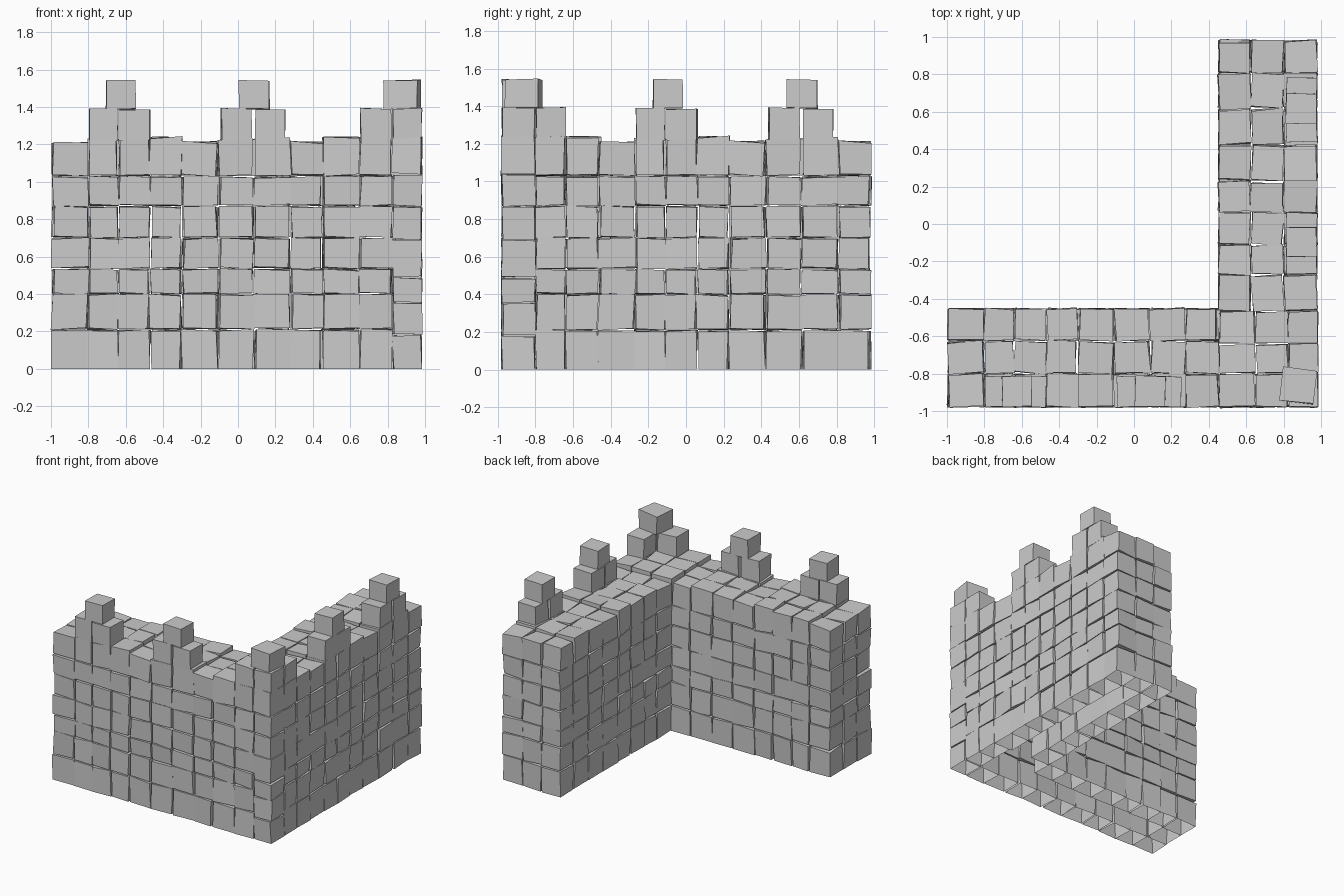
import bpy, bmesh, math, random
from mathutils import Vector, Matrix

if "Cube" in bpy.data.objects:
    bpy.data.objects.remove(bpy.data.objects["Cube"])

random.seed(4)

XS = [-0.995, -0.80, -0.64, -0.47, -0.30, -0.105, 0.085, 0.28, 0.45]   # wing columns
YS = [-0.98, -0.80, -0.625, -0.45]                                   # wall thickness
ZS = [0, 0.21, 0.40, 0.535, 0.70, 0.87, 1.03, 1.225]                 # courses
TOPS = [1.21, 1.23, 1.23, 1.24, 1.215, 1.23, 1.235, 1.215]
CX = [0.455, 0.65, 0.825, 0.985]                                     # corner columns
CY = [-0.98, -0.80, -0.64, -0.465]
CZ = [0, 0.18, 0.355, 0.49, 0.69, 0.865, 1.04, 1.24]


def block(bm, x, y, z, turn=None, jit=0.006, gap=0.004):
    """One rough stone; ground stones are open underneath."""
    c = Vector(((x[0] + x[1]) / 2, (y[0] + y[1]) / 2, 0))
    ground = z[0] < 0.01
    if turn is None:
        turn = random.uniform(-2.5, 2.5)
    rot = Matrix.Rotation(math.radians(turn), 3, 'Z')
    tilt = random.uniform(-0.03, 0.03)
    vs = []
    for k in (0, 1):
        for i, j in ((0, 0), (1, 0), (1, 1), (0, 1)):
            p = Vector((x[i] + gap * (1 - 2 * i), y[j] + gap * (1 - 2 * j), 0)) - c
            p = rot @ p + c
            p.x += random.uniform(-jit, jit)
            p.y += random.uniform(-jit, jit)
            if ground and k == 0:
                p.z = 0
            else:
                p.z = z[k] + gap * (1 - 2 * k) + random.uniform(-jit, jit) + tilt * (p.x - c.x)
            vs.append(bm.verts.new(p))
    faces = [(4, 5, 6, 7), (0, 1, 5, 4), (1, 2, 6, 5), (2, 3, 7, 6), (3, 0, 4, 7)]
    if not ground:
        faces.append((3, 2, 1, 0))
    for f in faces:
        bm.faces.new([vs[i] for i in f])


def finish(bm, name):
    me = bpy.data.meshes.new(name)
    bm.to_mesh(me)
    bm.free()
    ob = bpy.data.objects.new(name, me)
    bpy.context.collection.objects.link(ob)
    return ob


def span(a, i, s=0.0):
    return (a[i] + random.uniform(-s, s), a[i + 1] + random.uniform(-s, s))


def rotated_copy(ob, name):
    """Second wing: quarter turn, pushed back past the corner."""
    c = ob.copy()
    c.name = name
    c.matrix_world = Matrix.Translation((0, 0.53, 0)) @ Matrix.Rotation(math.pi / 2, 4, 'Z')
    bpy.context.collection.objects.link(c)
    return c


# wing: front and back skins of stones, with a paved top course
bm = bmesh.new()
for r in range(7):
    top = r == 6
    for i in range(8):
        for j in range(3):
            if j == 1 and not top:
                continue
            z = (ZS[r], TOPS[i] if top else ZS[r + 1])
            turn = random.uniform(-6, 6) if top and j == 1 else None
            block(bm, span(XS, i, 0.006), YS[j:j + 2], z, turn)
wing = finish(bm, "front_wall")
rotated_copy(wing, "side_wall")


# end caps: middle stones closing each free end
def end_cap(name, i):
    bm = bmesh.new()
    for r in range(6):
        block(bm, XS[i:i + 2], YS[1:3], ZS[r:r + 2])
    return finish(bm, name)


end_cap("front_wall_end", 0)
cap = end_cap("side_wall_end", 7)
cap.matrix_world = Matrix.Translation((0, 0.53, 0)) @ Matrix.Rotation(math.pi / 2, 4, 'Z')

# corner: two outer faces of stones, paved on top
bm = bmesh.new()
for r in range(7):
    for i in range(3):
        for j in range(3):
            if r < 6 and i < 2 and j > 0:
                continue
            zs = CZ if (i == 2 and j == 0) else ZS
            z = (zs[r], 1.24 if r == 6 else zs[r + 1])
            block(bm, CX[i:i + 2], CY[j:j + 2], z)
finish(bm, "wall_corner")

# battlements on the wing: two stones carrying a third
bm = bmesh.new()
for a, b, c in (((-0.80, -0.64), (-0.64, -0.465), (-0.71, -0.545)),
                ((-0.095, 0.075), (0.09, 0.255), (0.0, 0.17))):
    block(bm, a, (-0.98, -0.81), (1.215, 1.395), jit=0.003)
    block(bm, b, (-0.98, -0.81), (1.215, 1.39), jit=0.003)
    block(bm, c, (-0.98, -0.81), (1.385, 1.545), jit=0.003)
battlements = finish(bm, "front_battlements")
rotated_copy(battlements, "side_battlements")

# corner battlement: three stones in an L, capped by a turned stone
bm = bmesh.new()
for x, y in (((0.825, 0.985), (-0.98, -0.80)), ((0.65, 0.825), (-0.98, -0.80)),
             ((0.825, 0.985), (-0.80, -0.635))):
    block(bm, x, y, (1.225, 1.395), jit=0.004)
block(bm, (0.785, 0.975), (-0.955, -0.77), (1.385, 1.545), turn=-7, jit=0.004)
finish(bm, "corner_battlement")
